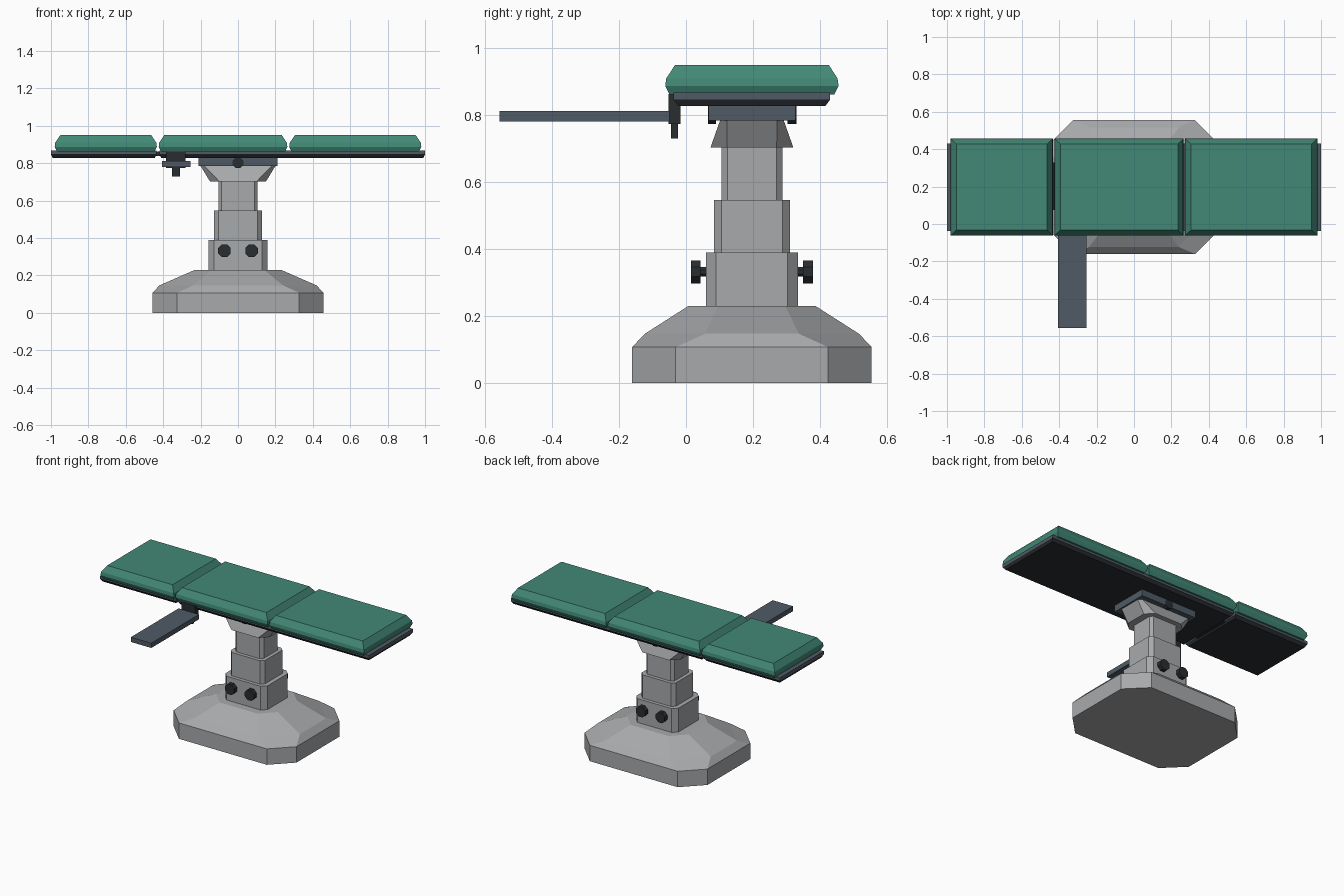
import bpy, bmesh, math
from mathutils import Matrix

if "Cube" in bpy.data.objects:
    bpy.data.objects.remove(bpy.data.objects["Cube"])

CY = 0.197  # depth of the column axis


def material(name, rgb):
    m = bpy.data.materials.new(name)
    m.diffuse_color = (*rgb, 1)
    m.use_nodes = True
    m.node_tree.nodes["Principled BSDF"].inputs["Base Color"].default_value = m.diffuse_color
    return m


GREEN = material("green vinyl", (0.055, 0.25, 0.18))
STEEL = material("blue steel", (0.08, 0.105, 0.13))
DARK = material("dark plastic", (0.022, 0.026, 0.03))
GREY = material("light grey", (0.39, 0.40, 0.41))


def finish(bm, name, mat):
    bmesh.ops.recalc_face_normals(bm, faces=bm.faces)
    me = bpy.data.meshes.new(name)
    bm.to_mesh(me)
    bm.free()
    me.materials.append(mat)
    ob = bpy.data.objects.new(name, me)
    bpy.context.collection.objects.link(ob)
    return ob


def loft(name, mat, rings, cx=0, cy=CY):
    """Stack of chamfered rectangles: (z, half x, half y, chamfer)."""
    bm = bmesh.new()
    loops = []
    for z, a, b, c in rings:
        pts = [(a - c, -b), (a, c - b), (a, b - c), (a - c, b),
               (c - a, b), (-a, b - c), (-a, c - b), (c - a, -b)]
        loops.append([bm.verts.new((cx + x, cy + y, z)) for x, y in pts])
    for lo, hi in zip(loops, loops[1:]):
        for i in range(8):
            j = (i + 1) % 8
            bm.faces.new((lo[i], lo[j], hi[j], hi[i]))
    bm.faces.new(loops[0])
    bm.faces.new(loops[-1])
    bmesh.ops.remove_doubles(bm, verts=bm.verts, dist=1e-5)
    return finish(bm, name, mat)


def box(name, mat, x, y, z):
    bm = bmesh.new()
    bmesh.ops.create_cube(bm, size=1)
    for v in bm.verts:
        v.co = [r[0] + (c + 0.5) * (r[1] - r[0]) for c, r in zip(v.co, (x, y, z))]
    return finish(bm, name, mat)


def rod(name, mat, x, z, y0, y1, r):
    """Eight-sided rod along y."""
    bm = bmesh.new()
    bmesh.ops.create_cone(bm, cap_ends=True, segments=8, radius1=r, radius2=r, depth=y1 - y0)
    turn = Matrix.Rotation(math.pi / 2, 4, 'X') @ Matrix.Rotation(math.pi / 8, 4, 'Z')
    bmesh.ops.transform(bm, verts=bm.verts,
                        matrix=Matrix.Translation((x, (y0 + y1) / 2, z)) @ turn)
    return finish(bm, name, mat)


# Pedestal base and telescopic column
loft("pedestal_base", GREY, [(0, .457, .358, .13), (.107, .457, .358, .13),
                             (.147, .42, .32, .18), (.23, .23, .19, .09)])
loft("lower_column", GREY, [(.22, .157, .137, .03), (.39, .157, .137, .03)])
loft("middle_column", GREY, [(.38, .128, .114, .023), (.547, .128, .114, .023)])
loft("upper_column", GREY, [(.54, .105, .091, .018), (.705, .105, .091, .018)])
loft("column_head", GREY, [(.703, .15, .124, .05), (.785, .2, .095, .02)])

# Tilt plate with its pivot caps
box("tilt_plate", STEEL, (-.21, .21), (.067, .327), (.784, .834))
for side, y0, y1 in (("front", .066, .09), ("back", .304, .33)):
    rod(side + "_pivot_cap", DARK, 0, .802, y0, y1, .031)

# Clamp knobs on both faces of the column
for s in (-1, 1):
    for side, d in (("front", -1), ("back", 1)):
        stem = sorted((CY + d * .13, CY + d * .16))
        head = sorted((CY + d * .153, CY + d * .182))
        rod("knob_stem_" + side, DARK, s * .073, .332, *stem, .015)
        rod("knob_head_" + side, DARK, s * .073, .332, *head, .037)

# Table frame in two sections, joined by a hinge
for name, x0, x1 in (("head_frame", -1, -.435), ("main_frame", -.42, 1)):
    cx, hx = (x0 + x1) / 2, (x1 - x0) / 2
    loft(name + "_top", STEEL, [(.847, hx, .234, 0), (.868, hx, .234, 0)], cx)
    loft(name + "_underside", DARK, [(.828, hx - .01, .22, 0), (.847, hx, .234, 0)], cx)
box("frame_hinge", DARK, (-.445, -.41), (.075, .33), (.838, .862))

# Cushions
for name, x0, x1 in (("head_cushion", -.98, -.434), ("seat_cushion", -.424, .264),
                     ("leg_cushion", .274, .98)):
    cx, hx = (x0 + x1) / 2, (x1 - x0) / 2
    loft(name, GREEN, [(.862, hx - .012, .246, 0), (.888, hx, .259, 0),
                       (.91, hx - .003, .256, 0), (.95, hx - .03, .23, 0)], cx)

# Arm board with its clamp bracket
box("arm_board", STEEL, (-.407, -.255), (-.557, -.05), (.781, .813))
box("arm_bracket", DARK, (-.384, -.282), (-.052, -.016), (.774, .863))
box("bracket_screw", DARK, (-.352, -.31), (-.045, -.024), (.73, .78))
